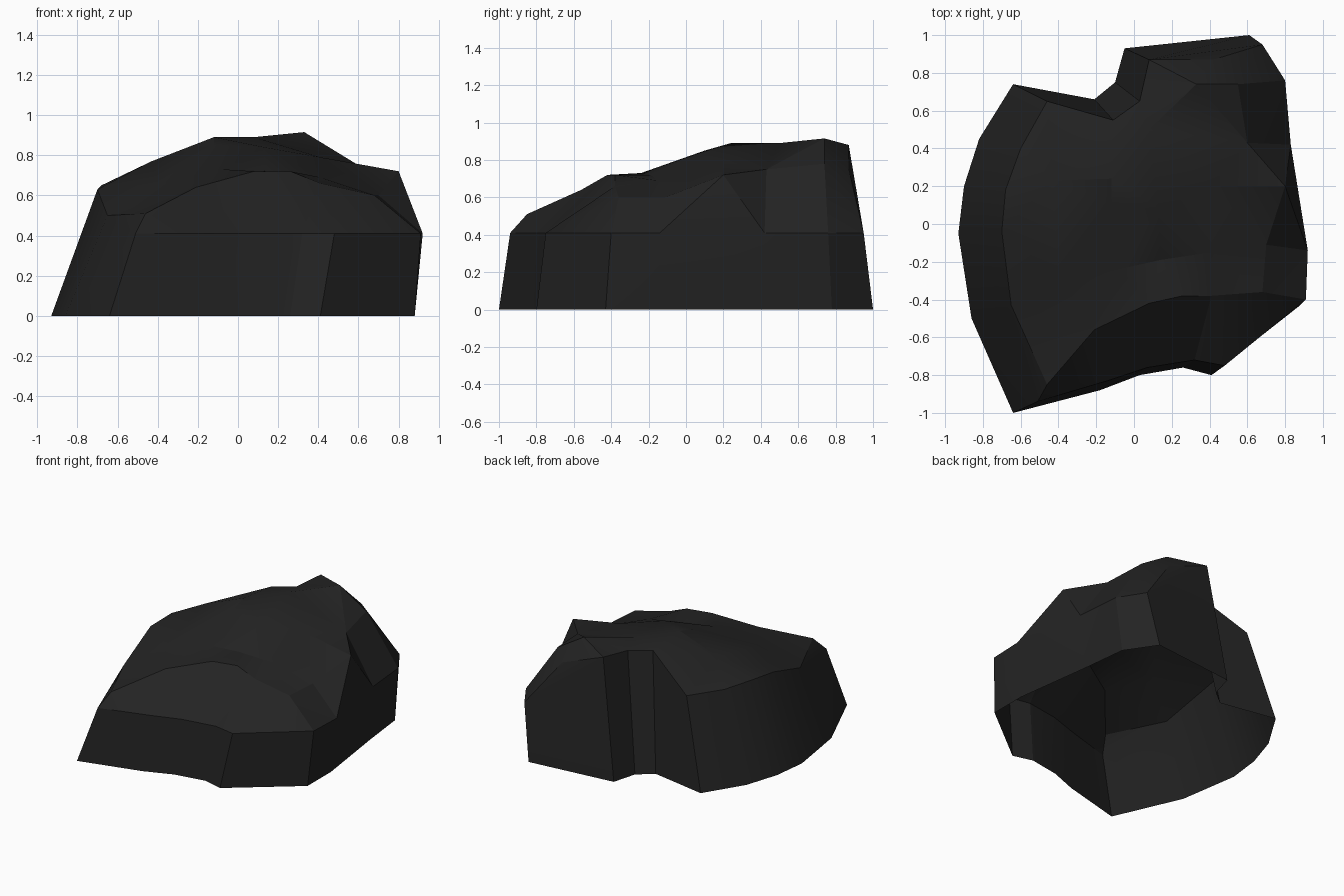
import bpy
import bmesh
import math
from mathutils import Vector
from mathutils.geometry import delaunay_2d_cdt

default_cube = bpy.data.objects.get("Cube")
if default_cube:
    bpy.data.objects.remove(default_cube, do_unlink=True)


def make_material(name, colour):
    material = bpy.data.materials.new(name)
    material.use_nodes = True
    material.diffuse_color = colour
    shader = material.node_tree.nodes["Principled BSDF"]
    shader.inputs["Base Color"].default_value = colour
    shader.inputs["Roughness"].default_value = 0.9
    return material


# Walls: each column joins a foot point on the ground to a rim point above it
low = 0.41
front_wall = [
    ((-.64, -1), (-.51, -.94, low)),
    ((-.18, -.88), (-.14, -.83, low)),
    ((.03, -.8), (.07, -.76, low)),
    ((.26, -.76), (.32, -.72, low)),
    ((.41, -.8), (.48, -.75, low)),
]
right_wall = [
    ((.88, -.43), (.91, -.4, low)),
    ((.88, -.15), (.92, -.14, low)),
    ((.8, .43), (.83, .42, low)),
    ((.76, .78), (.8, .76, low)),
]
back_wall = [
    ((.61, 1), (.68, .95, low)),
    ((-.05, .93), (.08, .87, .88)),
    ((-.1, .75), (.03, .65, .86)),
    ((-.21, .66), (-.11, .55, .86)),
    ((-.64, .74), (-.46, .65, .65)),
]
left_wall = [
    ((-.82, .45), (-.6, .4, .64)),
    ((-.9, .2), (-.68, .18, .65)),
    ((-.93, -.05), (-.7, -.04, .63)),
    ((-.86, -.5), (-.65, -.43, .5)),
]
columns = front_wall + right_wall + back_wall + left_wall

# Crown: crease lines running across the top of the rock
shelf = [(-.46, -.85, .51), (-.21, -.56, .64), (.08, -.42, .72),
         (.26, -.38, .72), (.41, -.38, .66), (.68, -.36, .6)]
plateau = [(-.4, -.28, .66), (-.08, -.24, .73), (.14, -.19, .72),
           (.41, -.15, .69), (.7, -.11, .6)]
brow = [(-.43, .23, .77), (-.12, .1, .85), (.13, .08, .84),
        (.41, .2, .79), (.8, .2, .72)]
summit = [(-.12, .24, .89), (.08, .5, .89), (.33, .74, .915), (.42, .87, .75)]
shoulder = [(.8, .2, .72), (.6, .43, .75), (.55, .74, .78), (.42, .87, .75)]

points = [Vector(rim) for foot, rim in columns]
count = len(points)
creases = []
for line in (shelf, plateau, brow, summit, shoulder):
    previous = None
    for position in map(Vector, line):
        if position not in points:
            points.append(position)
        current = points.index(position)
        if previous is not None:
            creases.append((previous, current))
        previous = current

# Triangulate the crown inside the rim, keeping the crease lines
flat, _, faces, origins, _, _ = delaunay_2d_cdt(
    [p.xy for p in points], creases, [list(range(count))], 1, 1e-5)

bm = bmesh.new()
top = {}
for i, (spot, source) in enumerate(zip(flat, origins)):
    if source:
        height = points[source[0]].z
    else:
        height = min(points, key=lambda p: (p.xy - spot).length).z
    top[i] = bm.verts.new((spot.x, spot.y, height))
for face in faces:
    bm.faces.new([top[i] for i in face])

# Walls, left open underneath
rim_verts = {source: top[i] for i, group in enumerate(origins) for source in group}
feet = [bm.verts.new((foot[0], foot[1], 0)) for foot, rim in columns]
for i in range(count):
    j = (i + 1) % count
    bm.faces.new((feet[i], feet[j], rim_verts[j], rim_verts[i]))
bmesh.ops.recalc_face_normals(bm, faces=bm.faces)
bm.normal_update()
highest = max(bm.faces, key=lambda f: f.calc_center_median().z)
if highest.normal.z < 0:
    bmesh.ops.reverse_faces(bm, faces=bm.faces)

mesh = bpy.data.meshes.new("rock")
bm.to_mesh(mesh)
bm.free()
mesh.materials.append(make_material("charcoal stone", (.017, .017, .017, 1)))
rock = bpy.data.objects.new("rock", mesh)
bpy.context.collection.objects.link(rock)

# Soften shallow creases, keep the strong ones crisp
bpy.ops.object.select_all(action="DESELECT")
rock.select_set(True)
bpy.context.view_layer.objects.active = rock
bpy.ops.object.shade_smooth_by_angle(angle=math.radians(20))
